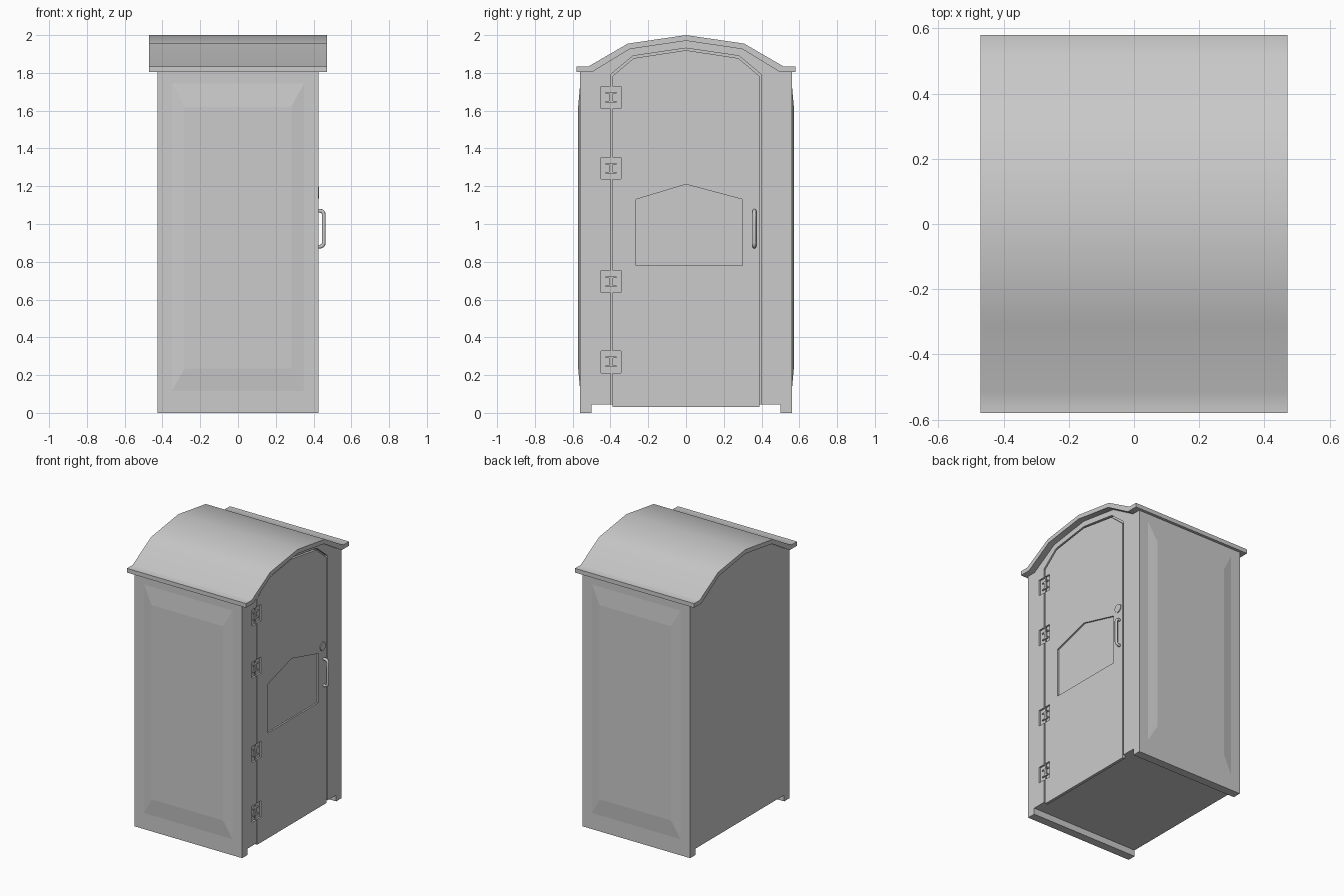
import bpy, bmesh, math
from mathutils import Matrix

if "Cube" in bpy.data.objects:
    bpy.data.objects.remove(bpy.data.objects["Cube"])


def make_object(name, bm):
    bmesh.ops.recalc_face_normals(bm, faces=bm.faces)
    mesh = bpy.data.meshes.new(name)
    bm.to_mesh(mesh)
    bm.free()
    obj = bpy.data.objects.new(name, mesh)
    bpy.context.collection.objects.link(obj)
    return obj


def prism(name, pts, x0, x1):
    """Extrude a (y, z) profile along x."""
    bm = bmesh.new()
    face = bm.faces.new([bm.verts.new((x0, y, z)) for y, z in pts])
    ext = bmesh.ops.extrude_face_region(bm, geom=[face])
    bmesh.ops.translate(bm, vec=(x1 - x0, 0, 0),
                        verts=[v for v in ext["geom"] if isinstance(v, bmesh.types.BMVert)])
    return make_object(name, bm)


def rect(y0, y1, z0, z1):
    return [(y0, z0), (y1, z0), (y1, z1), (y0, z1)]


def mirrored(half):
    """Complete a left half profile that ends on y = 0."""
    return half + [(-y, z) for y, z in reversed(half) if y != 0]


def activate(obj):
    bpy.ops.object.select_all(action='DESELECT')
    obj.select_set(True)
    bpy.context.view_layer.objects.active = obj


def smooth(obj, deg):
    activate(obj)
    bpy.ops.object.shade_smooth_by_angle(angle=math.radians(deg))


def cut(obj, pts, depth_x, end_x=0.5):
    """Cut a profile into the door side of an object, then drop the cutter."""
    cutter = prism("cutter", pts, depth_x, end_x)
    cutter.hide_render = True
    mod = obj.modifiers.new("cut", 'BOOLEAN')
    mod.operation, mod.solver, mod.object = 'DIFFERENCE', 'EXACT', cutter
    activate(obj)
    bpy.ops.object.modifier_apply(modifier=mod.name)
    bpy.data.objects.remove(cutter)


W = 0.425                      # half width of the cabin
HINGES = (1.67, 1.295, 0.695, 0.27)

# Cabin with two runners below and an arched top
cabin = prism("cabin", mirrored([(-0.5, 0.045), (-0.5, 0), (-0.56, 0), (-0.56, 1.815),
                                 (-0.5, 1.815), (-0.3, 1.933), (0, 1.978)]), -W, W)

# Door set in an opening, with a narrow gap around it
door_half = [(-0.39, 0.03), (-0.39, 1.782), (-0.277, 1.878), (0, 1.92)]
gap_half = [(-0.401, -0.02), (-0.401, 1.79), (-0.281, 1.89), (0, 1.931)]
cut(cabin, mirrored(gap_half), W - 0.02)
door = prism("door", mirrored(door_half), W - 0.021, W - 0.001)

# Sunken sign panel in the door
cut(door, [(-0.265, 0.78), (0.3, 0.78), (0.3, 1.13), (0, 1.21), (-0.265, 1.13)], W - 0.012)

# Hinges: shallow pockets with an I-shaped knuckle
for i, z in enumerate(HINGES):
    pocket = rect(-0.45, -0.345, z - 0.058, z + 0.058)
    cut(cabin, pocket, W - 0.013)
    cut(door, pocket, W - 0.0135)
    a, b, c, d = -0.426, -0.368, -0.407, -0.387
    t, s = 0.028, 0.02
    prism(f"hinge_{i + 1}", [(a, z - t), (b, z - t), (b, z - s), (d, z - s), (d, z + s), (b, z + s),
                             (b, z + t), (a, z + t), (a, z + s), (c, z + s), (c, z - s), (a, z - s)],
          W - 0.02, W - 0.004)

# Raised bevelled panels on the front and back walls
for name, s in (("front_panel", -1), ("back_panel", 1)):
    bm = bmesh.new()
    rings = []
    for y, x, z0, z1 in ((0.555, 0.353, 0.112, 1.748), (0.56, 0.35, 0.115, 1.745),
                         (0.571, 0.282, 0.235, 1.62)):
        rings.append([bm.verts.new((px, s * y, pz))
                      for px, pz in ((-x, z0), (x, z0), (x, z1), (-x, z1))])
    for lo, hi in zip(rings, rings[1:]):
        for k in range(4):
            n = (k + 1) % 4
            bm.faces.new((lo[k], lo[n], hi[n], hi[k]))
    bm.faces.new(rings[0])
    bm.faces.new(rings[-1])
    make_object(name, bm)

# Curved roof with flat eaves
top = mirrored([(-0.58, 1.835), (-0.515, 1.835), (-0.308, 1.955), (0, 2.0)])
under = mirrored([(-0.58, 1.805), (-0.497, 1.805), (-0.298, 1.926), (0, 1.97)])
roof = prism("roof", top + under[::-1], -0.47, 0.47)
smooth(roof, 40)

# Pull handle: a rounded rod
curve = bpy.data.curves.new("door_handle", 'CURVE')
curve.dimensions = '3D'
curve.bevel_depth, curve.bevel_resolution, curve.use_fill_caps = 0.01, 2, True
path = [(W - 0.01, 0.88)]
for cz, a0 in ((0.9, -90), (1.05, 0)):
    for k in range(5):
        a = math.radians(a0 + 22.5 * k)
        path.append((0.434 + 0.02 * math.cos(a), cz + 0.02 * math.sin(a)))
path.append((W - 0.01, 1.07))
spline = curve.splines.new('POLY')
spline.points.add(len(path) - 1)
for p, (x, z) in zip(spline.points, path):
    p.co = (x, 0.362, z, 1)
handle = bpy.data.objects.new("door_handle", curve)
bpy.context.collection.objects.link(handle)
activate(handle)
bpy.ops.object.convert(target='MESH')
smooth(bpy.context.object, 50)

# Round latch with a small thumb tab
bm = bmesh.new()
bmesh.ops.create_cone(bm, cap_ends=True, segments=24, radius1=0.03, radius2=0.03, depth=0.014,
                      matrix=Matrix.Translation((W - 0.002, 0.347, 1.165))
                      @ Matrix.Rotation(math.radians(90), 4, 'Y'))
smooth(make_object("latch", bm), 40)
